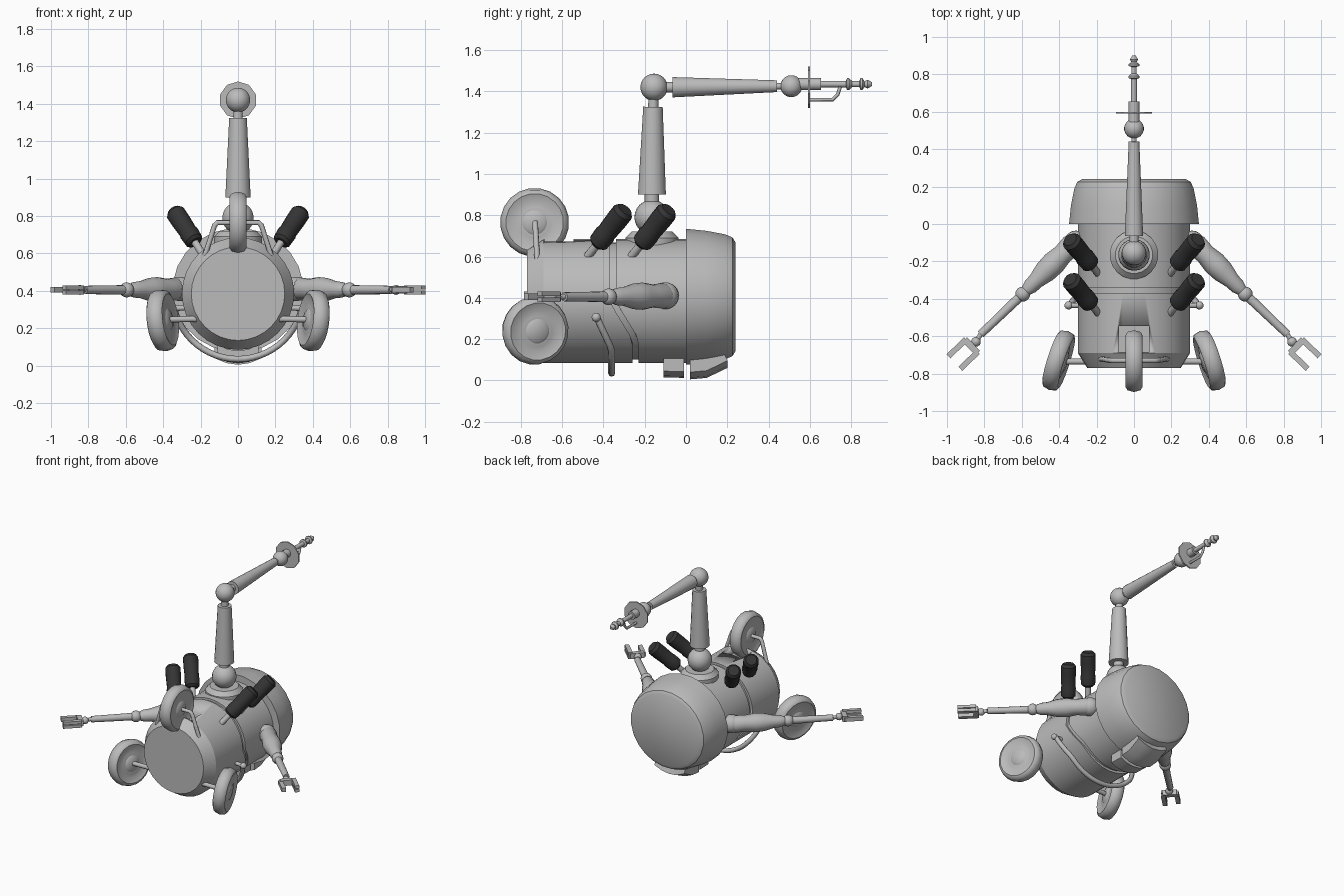
import bpy, bmesh, math
from mathutils import Vector, Matrix

if "Cube" in bpy.data.objects:
    bpy.data.objects.remove(bpy.data.objects["Cube"])


def material(name, v):
    m = bpy.data.materials.new(name)
    m.diffuse_color = (v, v, v, 1)
    m.use_nodes = True
    m.node_tree.nodes["Principled BSDF"].inputs["Base Color"].default_value = m.diffuse_color
    return m


GREY = material("light grey", 0.5)
DARK = material("dark grey", 0.035)


def finish(name, bm, mat=GREY, angle=35):
    bmesh.ops.recalc_face_normals(bm, faces=bm.faces)
    me = bpy.data.meshes.new(name)
    bm.to_mesh(me)
    bm.free()
    me.materials.append(mat)
    ob = bpy.data.objects.new(name, me)
    bpy.context.collection.objects.link(ob)
    bpy.ops.object.select_all(action='DESELECT')
    ob.select_set(True)
    bpy.context.view_layer.objects.active = ob
    bpy.ops.object.shade_smooth_by_angle(angle=math.radians(angle))
    return ob


def skin(bm, rings):
    # Bridge rings of vertices and cap both ends
    n = len(rings[0])
    for a, b in zip(rings, rings[1:]):
        for i in range(n):
            j = (i + 1) % n
            bm.faces.new((a[i], a[j], b[j], b[i]))
    bm.faces.new(rings[0])
    bm.faces.new(rings[-1])


def lathe(name, origin, direction, profile, n=20, mat=GREY, sx=1, angle=35):
    # Profile of (distance along the axis, radius)
    rot = Vector(direction).to_track_quat('Z', 'Y').to_matrix().to_4x4()
    mx = Matrix.Translation(origin) @ rot
    bm = bmesh.new()
    rings = []
    for t, r in profile:
        rings.append([bm.verts.new(mx @ Vector((sx * r * math.cos(2 * math.pi * (i + .5) / n),
                      r * math.sin(2 * math.pi * (i + .5) / n), t))) for i in range(n)])
    skin(bm, rings)
    return finish(name, bm, mat, angle)


def rod(name, p, q, r0, r1=None, n=14, mat=GREY):
    d = Vector(q) - Vector(p)
    return lathe(name, p, d, [(0, r0), (d.length, r0 if r1 is None else r1)], n, mat)


def ball(name, c, r):
    bm = bmesh.new()
    bmesh.ops.create_uvsphere(bm, u_segments=18, v_segments=12, radius=r,
                              matrix=Matrix.Translation(c))
    return finish(name, bm)


def box(name, c, size, rot=0):
    bm = bmesh.new()
    bmesh.ops.create_cube(bm, size=1, matrix=Matrix.Translation(c)
                          @ Matrix.Rotation(rot, 4, 'Z') @ Matrix.Diagonal((*size, 1)))
    return finish(name, bm)


def pipe(name, pts, r):
    cu = bpy.data.curves.new(name, 'CURVE')
    cu.dimensions = '3D'
    cu.bevel_depth = r
    cu.bevel_resolution = 2
    cu.use_fill_caps = True
    sp = cu.splines.new('POLY')
    sp.points.add(len(pts) - 1)
    for p, c in zip(sp.points, pts):
        p.co = (*c, 1)
    cu.materials.append(GREY)
    ob = bpy.data.objects.new(name, cu)
    bpy.context.collection.objects.link(ob)
    return ob


def plate(name, yz, half, lift):
    # Curved plate: side outline swept across x, with raised sides
    bm = bmesh.new()
    rings = [[bm.verts.new((k * half, y, z + lift * k * k)) for y, z in yz]
             for k in (-1, -.5, 0, .5, 1)]
    skin(bm, rings)
    return finish(name, bm)


# Body barrel, with a seam that steps back lower down
CZ = 0.385


def seam(z):
    k = min(1, max(0, (0.38 - z) / 0.18))
    return -0.37 + 0.11 * k


bm = bmesh.new()
rings = []
for y, r, s in [(-.77, .25, 0), (-.69, .3, 0), (0, .3, 1), (0, .283, 1),
                (.03, .283, 1), (.03, .3, 1), (.02, .3, 0)]:
    ring = []
    for i in range(32):
        a = 2 * math.pi * i / 32
        z = CZ + r * math.sin(a)
        ring.append(bm.verts.new((r * math.cos(a), y + (seam(z) if s else 0), z)))
    rings.append(ring)
skin(bm, rings)
body = finish("body", bm, GREY, 30)

# Recess in the barrel under the top wheel
cutter = box("recess_cutter", (0, -.615, .75), (.16, .14, .26))
cutter.hide_render = True
cutter.hide_set(True)
cut = body.modifiers.new("recess", 'BOOLEAN')
cut.object = cutter
cut.operation = 'DIFFERENCE'
cut.solver = 'EXACT'

# Rounded rear cap
lathe("rear_cap", (0, 0, .405), (0, 1, 0),
      [(0, .29), (0, .332), (.1, .322), (.19, .305), (.225, .29), (.24, .265)], 24, sx=1.055)

# Chin plates beneath the cap
plate("chin_plate", [(.02, .005), (.1, .012), (.2, .06), (.18, .11), (.02, .07)], .125, .035)
plate("chin_block", [(-.11, .015), (-.01, .012), (-.01, .08), (-.11, .08)], .11, .03)

# Tall rear-reaching arm
Y = -.165
lathe("arm_socket", (0, Y, .64), (0, 0, 1), [(0, .13), (.05, .13), (.08, .1)], 20)
ball("arm_base_ball", (0, Y, .79), .085)
rod("arm_base_neck", (0, Y, .85), (0, Y, .92), .035)
rod("arm_lower", (0, Y, .9), (0, -.16, 1.325), .069, .048, 16)
rod("arm_elbow_neck", (0, -.16, 1.3), (0, -.155, 1.4), .025)
ball("arm_elbow_ball", (0, -.155, 1.42), .066)
rod("arm_elbow_rod", (0, -.12, 1.42), (0, -.04, 1.42), .025)
rod("arm_upper", (0, -.065, 1.42), (0, .44, 1.425), .05, .029, 16)
rod("arm_wrist_rod", (0, .42, 1.425), (0, .5, 1.425), .015)
ball("arm_wrist_ball", (0, .51, 1.425), .053)
lathe("probe_disc", (0, .59, 1.42), (0, 1, 0), [(0, .1), (.01, .1)], 10)
lathe("probe", (0, .54, 1.435), (0, 1, 0),
      [(0, .03), (.115, .03), (.115, .016), (.235, .016), (.24, .03), (.25, .03), (.265, .015),
       (.3, .015), (.305, .03), (.315, .03), (.325, .014), (.34, .022), (.36, .01)], 12)
pipe("probe_guard", [(0, .6, 1.36), (0, .71, 1.36), (0, .735, 1.385), (0, .75, 1.43)], .009)

# Wheels with dished faces and hubs
WHEEL = [(-.035, .055), (-.035, .075), (-.03, .1), (-.045, .14), (-.035, .158), (0, .167),
         (.035, .158), (.045, .14), (.03, .1), (.035, .075), (.035, .055)]
HUB = [(-.045, .045), (-.035, .06), (.035, .06), (.045, .045)]


def wheel(name, c, axis):
    lathe(name, c, axis, WHEEL, 20, angle=50)
    lathe(name + "_hub", c, axis, HUB, 16)


wheel("top_wheel", (0, -.733, .765), (1, 0, 0))
pipe("top_wheel_strut", [(-.18, -.72, .58), (-.125, -.73, .75), (-.11, -.73, .765),
                         (.11, -.73, .765), (.125, -.73, .75), (.18, -.72, .58)], .014)

for s, side in ((-1, "left"), (1, "right")):
    wheel(side + "_wheel", (s * .403, -.73, .242), (s, .32, -.12))
    rod(side + "_axle", (s * .2, -.735, .25), (s * .39, -.735, .247), .016)

    # Dark canisters on stems
    for dy, pos in ((0, "front"), (.212, "rear")):
        p = Vector((s * .238, -.42 + dy, .672))
        d = Vector((s * .1, .12, .15))
        lathe(f"{side}_{pos}_canister", p, d,
              [(-.02, .035), (-.005, .05), (.05, .053), (.06, .049), (.15, .053), (.205, .053),
               (.225, .038)], 14, DARK)
        rod(f"{side}_{pos}_canister_stem", (s * .185, -.485 + dy, .59), p, .02)

    # Side arm: shoulder, muscled upper arm, elbow, thin forearm
    ball(side + "_shoulder", (s * .31, -.1, .41), .065)
    a, e = Vector((s * .31, -.09, .41)), Vector((s * .595, -.375, .405))
    L = (e - a).length
    lathe(side + "_upper_arm", a, e - a,
          [(0, .05), (.08 * L, .062), (.25 * L, .056), (.42 * L, .066), (.58 * L, .062),
           (.75 * L, .045), (.86 * L, .042), (.95 * L, .028)], 14, angle=50)
    ball(side + "_elbow", e, .04)
    w = Vector((s * .82, -.59, .405))
    rod(side + "_forearm", e, w, .026, .022)
    h = Vector((s * .845, -.63, .405))
    rod(side + "_wrist_rod", w, h, .013)
    ball(side + "_wrist", h, .026)

    # Claw with a palm and parallel fingers
    f = Vector((s * .72, -.69, 0)).normalized()
    n = Vector((-f.y, f.x, 0))
    rot = math.atan2(f.y, f.x)
    box(side + "_palm", h + f * .035, (.035, .1, .04), rot)
    for k, dz in ((-1, 0), (1, .014), (1, -.014)):
        c = h + f * .095 + n * (.046 * k) + Vector((0, 0, dz))
        box(side + "_finger", c, (.13, .03, .022 if dz else .03), rot)

    # Knobs holding the under-rail
    ball(side + "_rail_knob", (s * .35, -.435, .305), .022)
    rod(side + "_rail_peg", (s * .27, -.435, .31), (s * .36, -.435, .305), .014)

# Rail curving beneath the barrel
rail = []
for i in range(25):
    a = math.radians(193 + 154 * i / 24)
    z = CZ + .35 * math.sin(a)
    rail.append((.35 * math.cos(a), -.36 - .07 * max(0, (z - .15) / .15), z))
pipe("under_rail", rail, .017)
